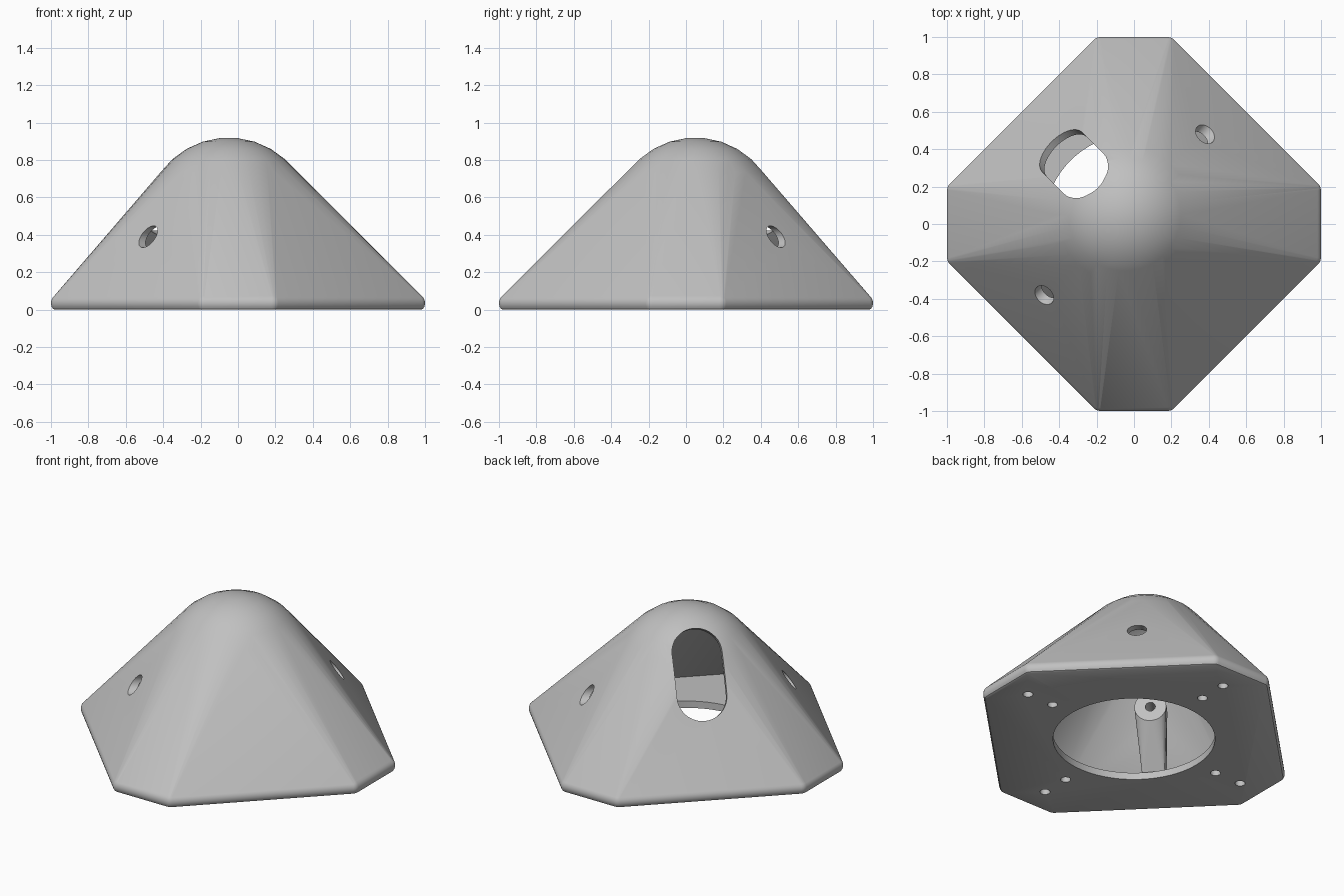
import bpy, bmesh, math
from mathutils import Vector

cube = bpy.data.objects.get("Cube")
if cube:
    bpy.data.objects.remove(cube, do_unlink=True)

UP = Vector((0, 0, 1))
DOME = Vector((-0.05, 0.05, 0.47))       # centre of the dome and the side bores
SLOT_DIR = Vector((-1, 1, 0)).normalized()
BORE_DIR = Vector((1, 1, 0)).normalized()
FLOOR = 0.045                            # thickness of the base plate

grey = bpy.data.materials.new("light_grey")
grey.use_nodes = True
grey.diffuse_color = (0.53, 0.53, 0.53, 1)
grey.node_tree.nodes["Principled BSDF"].inputs["Base Color"].default_value = (0.53, 0.53, 0.53, 1)


def ring(center, axis, radius, n=32):
    """Points of a circle around an axis."""
    axis = Vector(axis).normalized()
    side = axis.cross(UP) if abs(axis.z) < 0.9 else Vector((1, 0, 0))
    side.normalize()
    other = axis.cross(side)
    angles = [math.tau * i / n for i in range(n)]
    return [Vector(center) + radius * (side * math.cos(a) + other * math.sin(a)) for a in angles]


def ball(center, radius, n=30):
    """Points of a sphere with flat poles."""
    pts, rows = [], n // 2
    for i in range(rows):
        a = math.pi * (i + 0.5) / rows
        pts += ring(Vector(center) + UP * radius * math.cos(a), UP, radius * math.sin(a), n)
    return pts


def octagon(far, near, z):
    """Corners of a square with broad cut corners, standing on its point."""
    return [Vector((sx * x, sy * y, z)) for sx in (-1, 1) for sy in (-1, 1)
            for x, y in ((far, near), (near, far))]


def hull(name, pts):
    """Object wrapping the points in a convex skin."""
    bm = bmesh.new()
    for p in pts:
        bm.verts.new(p)
    bmesh.ops.remove_doubles(bm, verts=bm.verts, dist=0.0005)
    res = bmesh.ops.convex_hull(bm, input=bm.verts)
    loose = {g for g in res["geom_interior"] + res["geom_unused"] if isinstance(g, bmesh.types.BMVert)}
    bmesh.ops.delete(bm, geom=list(loose), context='VERTS')
    bmesh.ops.dissolve_limit(bm, angle_limit=0.005, verts=bm.verts, edges=bm.edges)
    bmesh.ops.recalc_face_normals(bm, faces=bm.faces)
    mesh = bpy.data.meshes.new(name)
    bm.to_mesh(mesh)
    bm.free()
    mesh.materials.append(grey)
    ob = bpy.data.objects.new(name, mesh)
    bpy.context.collection.objects.link(ob)
    return ob


def rod(name, start, end, radius, n=32):
    axis = Vector(end) - Vector(start)
    return hull(name, ring(start, axis, radius, n) + ring(end, axis, radius, n))


def combine(target, tool, operation):
    """Apply a boolean and discard the tool."""
    tool.hide_render = True
    mod = target.modifiers.new("boolean", 'BOOLEAN')
    mod.object, mod.operation, mod.solver = tool, operation, 'EXACT'
    bpy.context.view_layer.update()
    graph = bpy.context.evaluated_depsgraph_get()
    mesh = bpy.data.meshes.new_from_object(target.evaluated_get(graph))
    target.modifiers.clear()
    target.data = mesh
    bpy.data.objects.remove(tool, do_unlink=True)


# Outer skin: rounded octagonal base drawn up into an off-centre dome
points = ball(DOME, 0.45)
for corner in octagon(0.95, 0.18, 0.035):
    points += [Vector((p.x, p.y, max(p.z, 0))) for p in ball(corner, 0.05, 24)]
shell = hull("domed_housing", points)

# Thin-walled hollow above the base plate, following the outer skin
combine(shell, hull("cavity", octagon(0.955, 0.185, FLOOR) + ball(DOME, 0.405)), 'DIFFERENCE')

# Round opening through the base plate
combine(shell, rod("opening", (0, 0, -0.05), (0, 0, 0.08), 0.48, 60), 'DIFFERENCE')

# Screw posts rising from the base plate behind the two bored faces
axis_point = Vector((DOME.x, DOME.y, 0.39))
for sign in (-1, 1):
    out = BORE_DIR * sign
    post = ring(axis_point + out * 0.3, out, 0.095) + ring(axis_point + out * 0.37, out, 0.095)
    for u in (0.54, 0.66):
        for s in (-0.065, 0.065):
            post.append(Vector((DOME.x, DOME.y, 0.02)) + out * u + SLOT_DIR * s)
    combine(shell, hull("post", post), 'UNION')

# Small bore through each post, wider access hole through the wall
for sign in (-1, 1):
    out = BORE_DIR * sign
    combine(shell, rod("bore", axis_point + out * 0.2, axis_point + out * 0.5, 0.03, 24), 'DIFFERENCE')
    combine(shell, rod("access_hole", axis_point + out * 0.4, axis_point + out * 0.9, 0.058), 'DIFFERENCE')

# Large rounded slot, square to its face
normal = SLOT_DIR * 0.853 + UP * 0.521
along = UP * 0.853 - SLOT_DIR * 0.521
slot = []
for v in (-0.178, 0.085):
    for depth in (0.2, 0.9):
        slot += ring(DOME + along * v + normal * depth, normal, 0.15, 40)
combine(shell, hull("slot", slot), 'DIFFERENCE')

# Pairs of screw holes through the base plate near each corner
for k in range(4):
    a = k * math.pi / 2
    for r in (0.63, 0.82):
        p = Vector((r * math.cos(a), r * math.sin(a), -0.05))
        combine(shell, rod("screw_hole", p, p + UP * 0.13, 0.03, 20), 'DIFFERENCE')

# Smooth shading with crisp edges
bpy.ops.object.select_all(action='DESELECT')
shell.select_set(True)
bpy.context.view_layer.objects.active = shell
bpy.ops.object.shade_smooth_by_angle(angle=math.radians(30))
